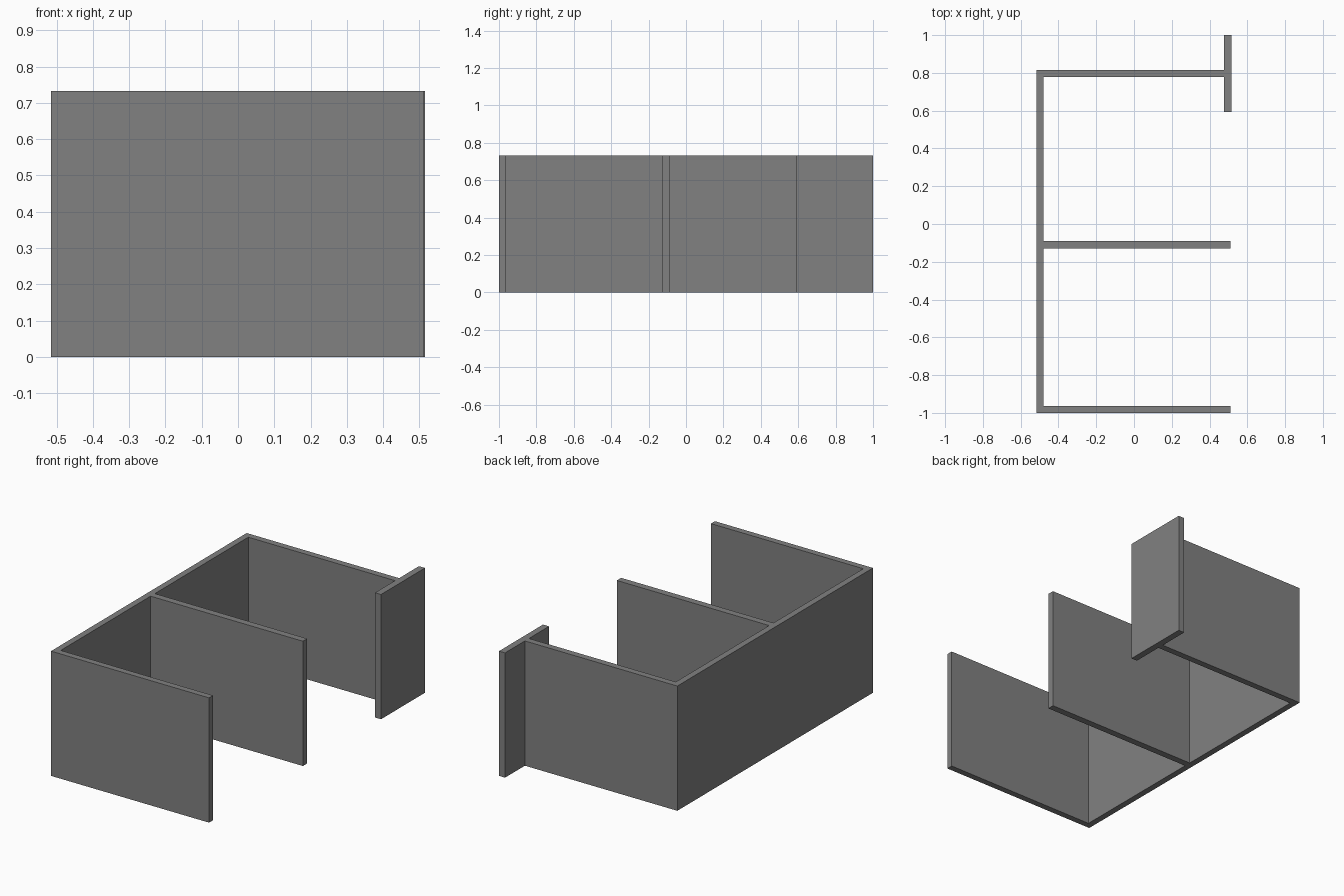
import bpy
import bmesh

if "Cube" in bpy.data.objects:
    bpy.data.objects.remove(bpy.data.objects["Cube"])

H = 0.733            # wall height
L, R = -0.515, 0.512  # outer faces of back wall and free wall ends
LI = -0.478          # inner face of the long wall
T0, T1 = 0.476, 0.515  # cross panel thickness

grey = bpy.data.materials.new("wall grey")
grey.diffuse_color = (0.22, 0.22, 0.22, 1)
grey.use_nodes = True
grey.node_tree.nodes["Principled BSDF"].inputs["Base Color"].default_value = grey.diffuse_color


def extrude_plan(name, plan, height, mat):
    """Extrude a closed floor-plan outline up from z = 0."""
    bm = bmesh.new()
    face = bm.faces.new([bm.verts.new((x, y, 0)) for x, y in plan])
    top = bmesh.ops.extrude_face_region(bm, geom=[face], use_keep_orig=True)
    verts = [v for v in top["geom"] if isinstance(v, bmesh.types.BMVert)]
    bmesh.ops.translate(bm, verts=verts, vec=(0, 0, height))
    bmesh.ops.recalc_face_normals(bm, faces=bm.faces)
    mesh = bpy.data.meshes.new(name)
    bm.to_mesh(mesh)
    bm.free()
    mesh.materials.append(mat)
    obj = bpy.data.objects.new(name, mesh)
    bpy.context.collection.objects.link(obj)
    return obj


# One continuous partition: long wall, three branches, T-shaped end panel
plan = [
    (L, -1.0), (R, -1.0), (R, -0.963), (LI, -0.963),      # front branch
    (LI, -0.129), (R, -0.129), (R, -0.089), (LI, -0.089),  # middle branch
    (LI, 0.778), (T0, 0.778),                              # back branch
    (T0, 0.592), (T1, 0.592), (T1, 1.0), (T0, 1.0),        # end panel
    (T0, 0.816), (L, 0.816),
]
extrude_plan("partition_walls", plan, H, grey)
